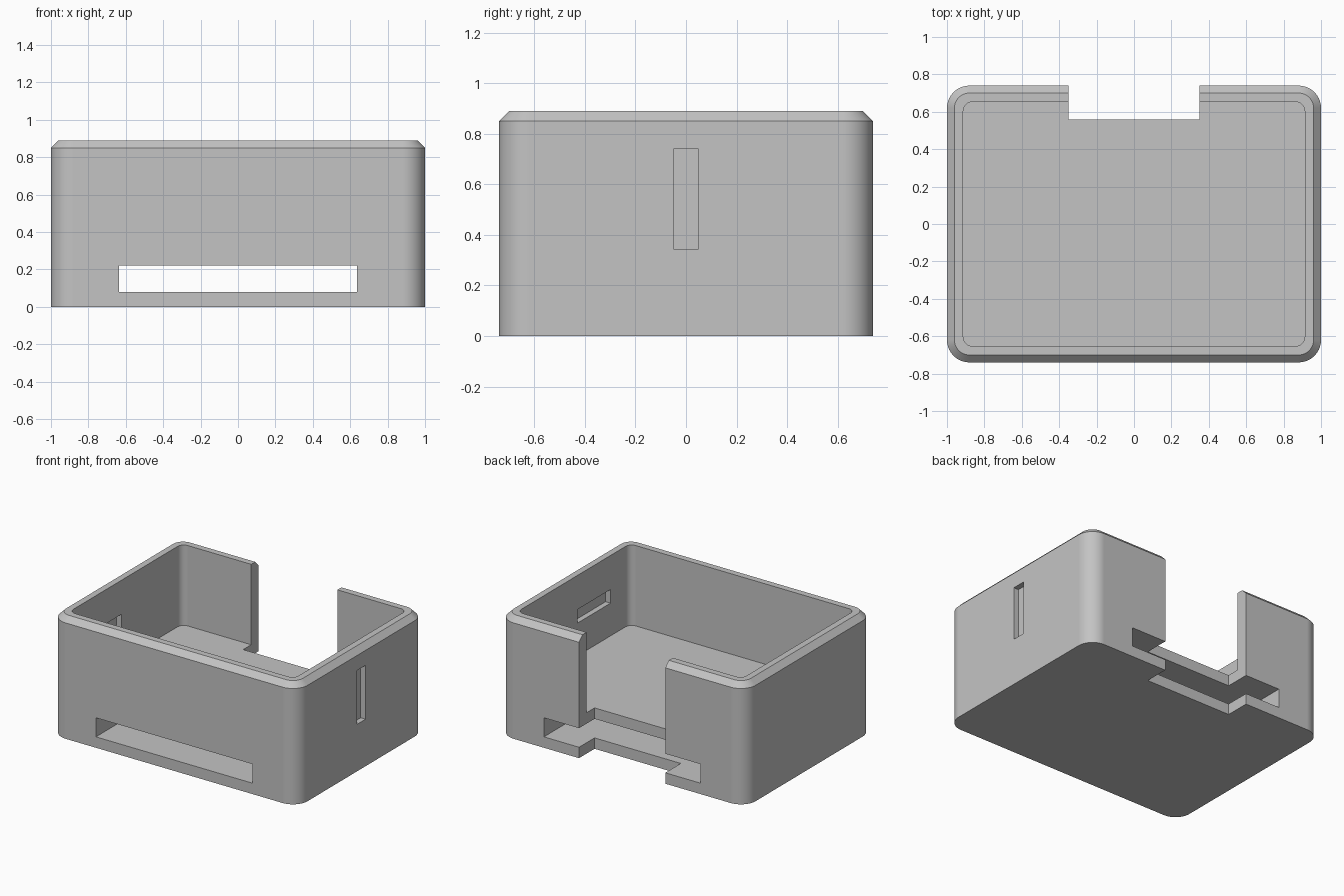
import bpy, bmesh
from math import pi, cos, sin

if "Cube" in bpy.data.objects:
    bpy.data.objects.remove(bpy.data.objects["Cube"], do_unlink=True)

W, D, H = 1.0, 0.74, 0.89     # half width, half depth, height
WALL, BEVEL, FLOOR = 0.087, 0.04, 0.30

grey = bpy.data.materials.new("light grey plastic")
grey.use_nodes = True
grey.diffuse_color = (0.55, 0.55, 0.55, 1)
grey.node_tree.nodes["Principled BSDF"].inputs["Base Color"].default_value = grey.diffuse_color


def rounded_ring(hx, hy, r, z, steps=10):
    """Points of a rounded rectangle, counter-clockwise."""
    pts = []
    for i, (sx, sy) in enumerate(((1, 1), (-1, 1), (-1, -1), (1, -1))):
        for k in range(steps + 1):
            a = (i + k / steps) * pi / 2
            pts.append((sx * (hx - r) + r * cos(a), sy * (hy - r) + r * sin(a), z))
    return pts


def loft(name, rings):
    """Closed solid through a stack of matching rings."""
    bm = bmesh.new()
    loops = [[bm.verts.new(p) for p in ring] for ring in rings]
    n = len(loops[0])
    for low, high in zip(loops, loops[1:]):
        for i in range(n):
            j = (i + 1) % n
            bm.faces.new((low[i], low[j], high[j], high[i]))
    bm.faces.new(loops[0][::-1])
    bm.faces.new(loops[-1])
    bmesh.ops.recalc_face_normals(bm, faces=bm.faces)
    mesh = bpy.data.meshes.new(name)
    bm.to_mesh(mesh)
    bm.free()
    mesh.materials.append(grey)
    obj = bpy.data.objects.new(name, mesh)
    bpy.context.collection.objects.link(obj)
    return obj


def block(name, x, y, z):
    """Box between the given ranges."""
    return loft(name, [[(x[0], y[0], h), (x[1], y[0], h), (x[1], y[1], h), (x[0], y[1], h)]
                       for h in z])


# Outer shell with rounded corners and a bevelled top edge
case = loft("enclosure_case", [
    rounded_ring(W, D, 0.12, 0),
    rounded_ring(W, D, 0.12, H - BEVEL),
    rounded_ring(W - BEVEL, D - BEVEL, 0.08, H)])

# Cavity, through slot under the floor, and back opening
ix, iy = W - WALL, D - WALL
cutters = [
    loft("cavity_cutter", [rounded_ring(ix, iy, 0.05, z) for z in (FLOOR, 1.2)]),
    block("slot_cutter", (-0.635, 0.635), (-1, 1), (0.08, 0.22)),
    block("back_opening_cutter", (-0.35, 0.35), (0.56, 1), (-0.2, 1.2)),
    # Shallow upright recess outside the left wall
    block("outer_recess_cutter", (W - 0.04, 1.2), (-0.05, 0.05), (0.345, 0.74))]
# Shallow level recesses inside both side walls
for side in (-1, 1):
    cutters.append(block("inner_recess_cutter", sorted((side * 0.8, side * (ix + 0.04))),
                         (-0.43, -0.045), (0.54, 0.64)))

bpy.context.view_layer.objects.active = case
case.select_set(True)
for cutter in cutters:
    cutter.hide_render = True
    mod = case.modifiers.new("cut", 'BOOLEAN')
    mod.operation, mod.solver, mod.object = 'DIFFERENCE', 'EXACT', cutter
    bpy.ops.object.modifier_apply(modifier=mod.name)
    bpy.data.objects.remove(cutter, do_unlink=True)

# Smooth corners, crisp edges, flat walls
bpy.ops.object.shade_smooth_by_angle(angle=pi / 6)
weighted = case.modifiers.new("flat walls", 'WEIGHTED_NORMAL')
weighted.keep_sharp = True
